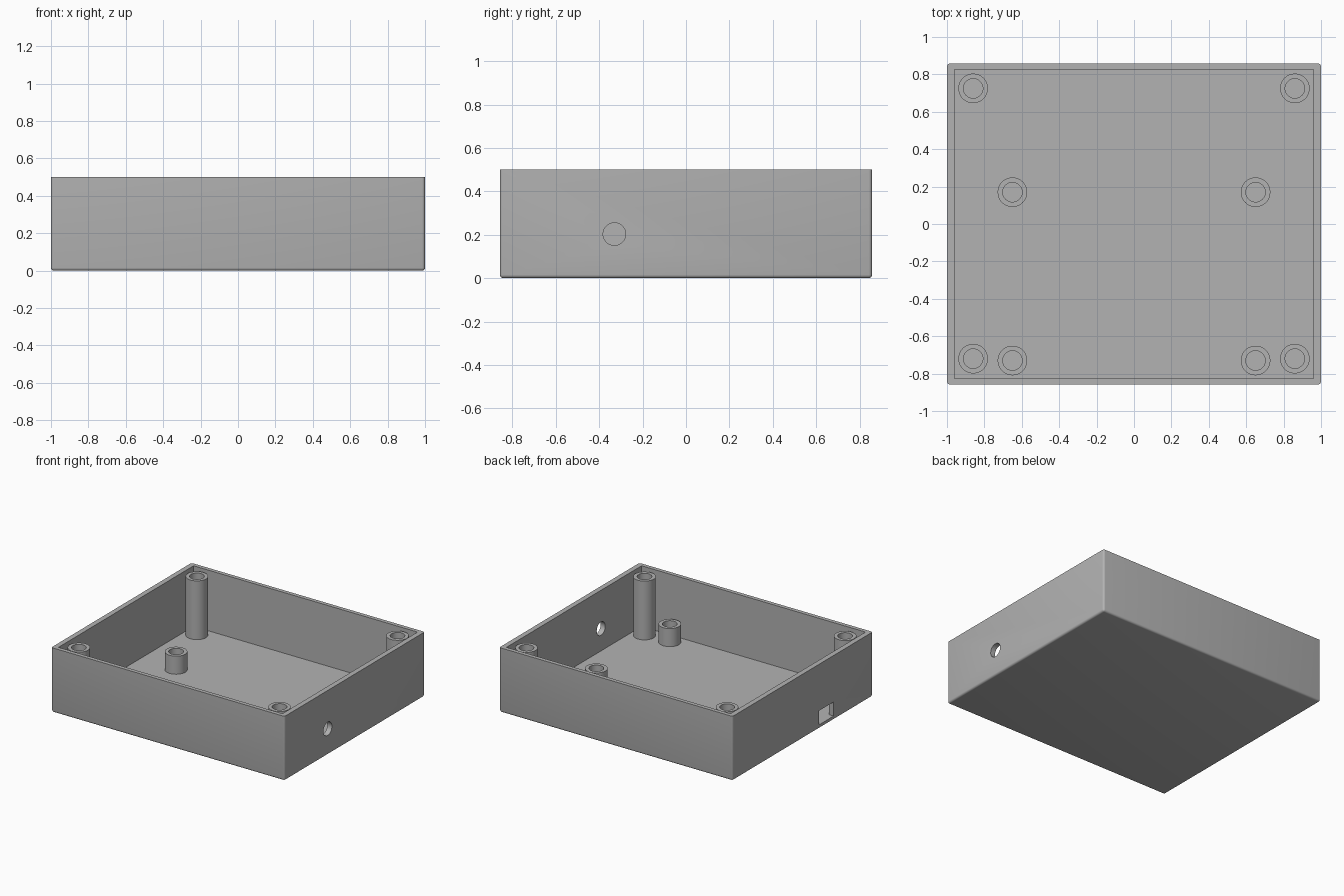
import bpy, bmesh, math
from mathutils import Matrix, Vector

if "Cube" in bpy.data.objects:
    bpy.data.objects.remove(bpy.data.objects["Cube"], do_unlink=True)

HALF_X, HALF_Y, HEIGHT, FLOOR = 1.0, 0.858, 0.5, 0.03
INNER_X, INNER_Y = 0.96, 0.827

grey = bpy.data.materials.new("plain grey")
grey.use_nodes = True
colour = (0.448, 0.448, 0.448, 1)
grey.diffuse_color = colour
grey.node_tree.nodes["Principled BSDF"].inputs["Base Color"].default_value = colour


def make_object(name, bm):
    mesh = bpy.data.meshes.new(name)
    bmesh.ops.recalc_face_normals(bm, faces=bm.faces)
    bm.to_mesh(mesh)
    bm.free()
    mesh.materials.append(grey)
    obj = bpy.data.objects.new(name, mesh)
    bpy.context.collection.objects.link(obj)
    return obj


def block(low, high):
    low, high = Vector(low), Vector(high)
    bm = bmesh.new()
    place = Matrix.Translation((low + high) / 2) @ Matrix.Diagonal((*(high - low), 1))
    bmesh.ops.create_cube(bm, size=1, matrix=place)
    return bm


def smooth(obj):
    bpy.ops.object.select_all(action='DESELECT')
    obj.select_set(True)
    bpy.context.view_layer.objects.active = obj
    bpy.ops.object.shade_smooth_by_angle(angle=math.radians(35))


def cut(target, name, bm):
    cutter = make_object(name, bm)
    cutter.hide_render = True
    mod = target.modifiers.new(name, 'BOOLEAN')
    mod.operation, mod.solver, mod.object = 'DIFFERENCE', 'EXACT', cutter
    bpy.context.view_layer.objects.active = target
    bpy.ops.object.modifier_apply(modifier=mod.name)
    bpy.data.objects.remove(cutter, do_unlink=True)


# Tray: outer block with rounded upright and bottom edges
bm = block((-HALF_X, -HALF_Y, 0), (HALF_X, HALF_Y, HEIGHT))
edges = [e for e in bm.edges if min(v.co.z for v in e.verts) < 0.01]
bmesh.ops.bevel(bm, geom=edges, offset=0.016, segments=4, profile=0.5, affect='EDGES')
tray = make_object("tray", bm)

# Hollow inside, rectangular port and round cable hole
cut(tray, "cavity", block((-INNER_X, -INNER_Y, FLOOR), (INNER_X, INNER_Y, HEIGHT + 0.1)))
cut(tray, "port", block((-1.1, -0.38, FLOOR + 0.001), (-0.9, -0.2, 0.14)))
bm = bmesh.new()
bmesh.ops.create_cone(bm, cap_ends=True, segments=48, radius1=0.052, radius2=0.052, depth=0.2,
                      matrix=Matrix.Translation((1, -0.33, 0.203)) @ Matrix.Rotation(math.pi / 2, 4, 'Y'))
cut(tray, "cable_hole", bm)
smooth(tray)


def post(name, x, y, top, outer=0.079, inner=0.052):
    # Hollow screw post, spun from its wall section
    bm = bmesh.new()
    base = FLOOR - 0.01
    section = [(outer, base), (outer, top), (inner, top), (inner, base)]
    verts = [bm.verts.new((r, 0, z)) for r, z in section]
    edges = [bm.edges.new((verts[i], verts[(i + 1) % 4])) for i in range(4)]
    bmesh.ops.spin(bm, geom=verts + edges, axis=(0, 0, 1), cent=(0, 0, 0),
                   angle=math.tau, steps=48, use_merge=True)
    bmesh.ops.remove_doubles(bm, verts=bm.verts, dist=1e-4)
    obj = make_object(name, bm)
    obj.location = (x, y, 0)
    smooth(obj)


# Tall lid posts in the corners, short board posts inside them
for side, s in (("right", -1), ("left", 1)):
    post(f"lid_post_front_{side}", s * 0.86, -0.72, 0.485)
    post(f"lid_post_back_{side}", s * 0.86, 0.725, 0.485)
    post(f"board_post_front_{side}", s * 0.65, -0.73, 0.17)
    post(f"board_post_back_{side}", s * 0.65, 0.17, 0.17)
